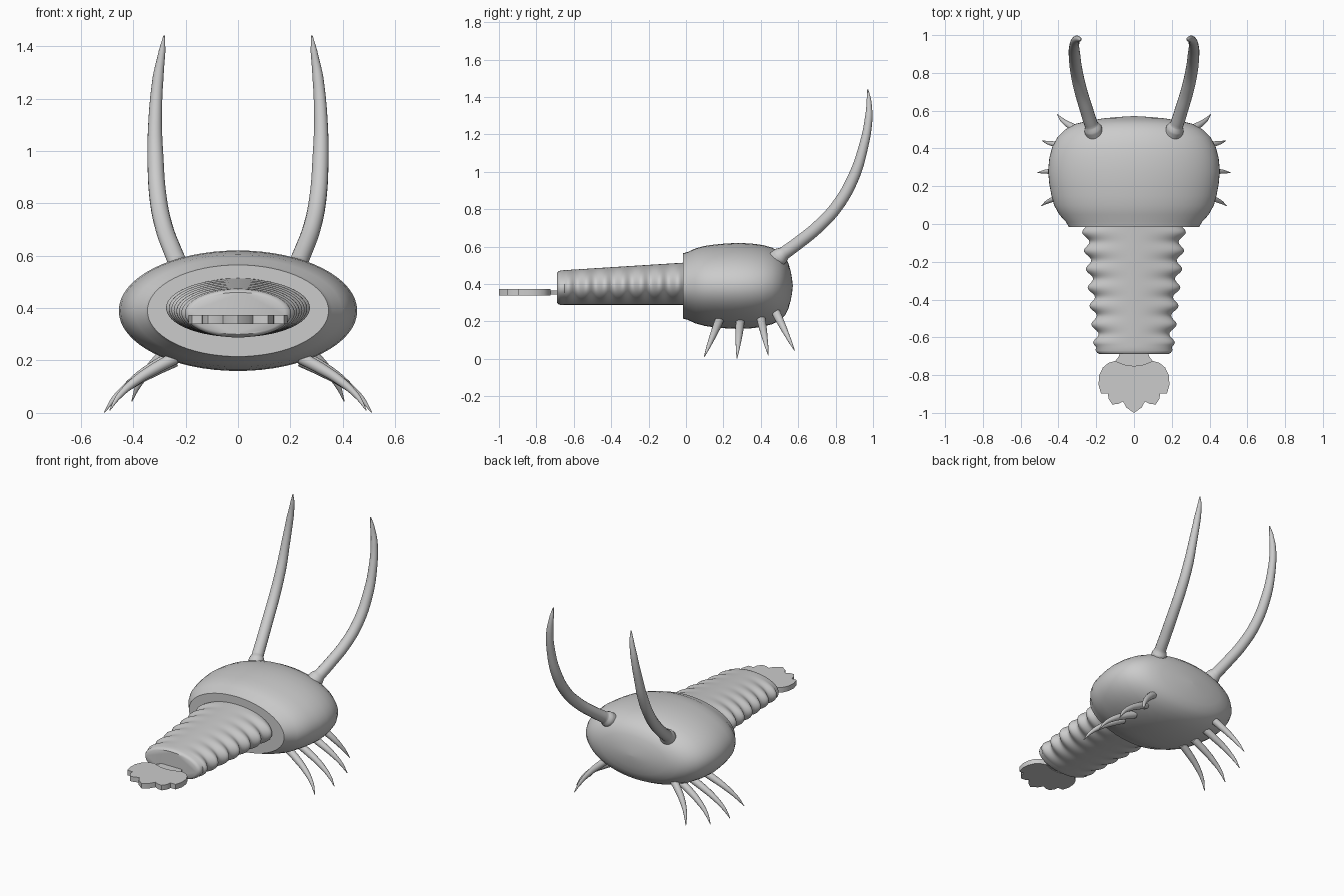
import bpy, bmesh, math

if "Cube" in bpy.data.objects:
    bpy.data.objects.remove(bpy.data.objects["Cube"])


def finish(bm, name, angle=40):
    bmesh.ops.recalc_face_normals(bm, faces=bm.faces)
    me = bpy.data.meshes.new(name)
    bm.to_mesh(me)
    bm.free()
    ob = bpy.data.objects.new(name, me)
    bpy.context.collection.objects.link(ob)
    activate(ob)
    bpy.ops.object.shade_smooth_by_angle(angle=math.radians(angle))
    return ob


def activate(ob):
    bpy.ops.object.select_all(action='DESELECT')
    ob.select_set(True)
    bpy.context.view_layer.objects.active = ob


def loft(name, rings, n=64):
    """Skin ellipses given as (y, centre z, half width, half height)."""
    bm = bmesh.new()
    loops = []
    for y, cz, rx, rz in rings:
        loops.append([bm.verts.new((rx * math.cos(2 * math.pi * i / n), y,
                                    cz + rz * math.sin(2 * math.pi * i / n)))
                      for i in range(n)])
    for a, b in zip(loops, loops[1:]):
        for i in range(n):
            j = (i + 1) % n
            bm.faces.new((a[i], a[j], b[j], b[i]))
    bm.faces.new(loops[0])
    bm.faces.new(loops[-1])
    return finish(bm, name)


def plate(name, half, z0, z1):
    """Extrude a symmetric outline given by its right half."""
    outline = half + [(-x, y) for x, y in reversed(half) if x > 0]
    bm = bmesh.new()
    face = bm.faces.new([bm.verts.new((x, y, z0)) for x, y in outline])
    ext = bmesh.ops.extrude_face_region(bm, geom=[face])['geom']
    for v in ext:
        if isinstance(v, bmesh.types.BMVert):
            v.co.z = z1
    return finish(bm, name, 30)


def horn(name, path):
    """Tapered tube through (x, y, z, radius), mirrored across x."""
    cu = bpy.data.curves.new(name, 'CURVE')
    cu.dimensions = '3D'
    cu.bevel_depth = 1
    cu.bevel_resolution = 6
    cu.resolution_u = 8
    cu.use_fill_caps = True
    sp = cu.splines.new('BEZIER')
    sp.bezier_points.add(len(path) - 1)
    for p, (x, y, z, r) in zip(sp.bezier_points, path):
        p.co = (x, y, z)
        p.radius = r
        p.handle_left_type = p.handle_right_type = 'AUTO'
    ob = bpy.data.objects.new(name, cu)
    bpy.context.collection.objects.link(ob)
    activate(ob)
    bpy.ops.object.convert(target='MESH')
    ob = bpy.context.object
    bpy.ops.object.shade_smooth_by_angle(angle=math.radians(50))
    ob.modifiers.new("Mirror", 'MIRROR').use_mirror_merge = False
    return ob


# Carapace: fat oval shell with domed face
shell = [(-.015, .76), (.01, .79), (.05, .87), (.1, .93), (.15, .96), (.21, .985),
         (.28, 1), (.35, .985), (.41, .95), (.46, .89), (.5, .8), (.53, .68),
         (.548, .52), (.56, .34), (.567, .17), (.571, .02)]
loft("carapace", [(y, .39, .455 * s, .23 * s) for y, s in shell])

# Abdomen: tapering with rippled sides and a flat underside
rings = []
for i in range(65):
    y = .02 - .67 * i / 64
    t = -y / .67
    rx = .262 + .1 * y + .017 * math.cos(2 * math.pi * (y + .045) / .0975)
    rings.append((y, .402 - .021 * t, rx, .113 - .021 * t))
rings += [(-.67, .38, .203, .092), (-.682, .38, .195, .088), (-.689, .38, .18, .08)]
loft("abdomen", rings)

# Tail neck and scalloped fan
plate("tail_neck", [(.07, -.66), (.08, -.70), (.105, -.735), (.06, -.755), (0, -.76)],
      .345, .365)
plate("tail_fan", [(0, -.752), (.05, -.745), (.1, -.725), (.135, -.735), (.165, -.76),
                   (.184, -.80), (.188, -.85), (.175, -.897), (.138, -.897),
                   (.135, -.925), (.115, -.955), (.085, -.953), (.058, -.94),
                   (.04, -.972), (0, -1)], .34, .373)

# Long curved antennae with a flared socket
horn("antennae", [(.205, .47, .52, .05), (.218, .505, .55, .047), (.226, .525, .565, .036),
                  (.25, .60, .62, .035), (.283, .71, .71, .034), (.305, .81, .82, .033),
                  (.315, .895, .97, .031), (.316, .945, 1.12, .026),
                  (.305, .976, 1.28, .021), (.29, .978, 1.38, .013), (.282, .972, 1.44, .003)])

# Four pairs of walking legs: base y, base z, then tip
legs = [(.18, .21, (.49, .097, .01)), (.29, .20, (.51, .272, .002)),
        (.40, .22, (.485, .44, .02)), (.475, .26, (.405, .58, .045))]
for k, (by, bz, (tx, ty, tz)) in enumerate(legs):
    bx = .24
    pts = []
    for f, g, r in [(0, 0, .024), (.3, .2, .022), (.58, .42, .018),
                    (.85, .72, .011), (1, 1, .002)]:
        pts.append((bx + (tx - bx) * f, by + (ty - by) * g, bz + (tz - bz) * g, r))
    horn(f"leg_pair_{k + 1}", pts)
